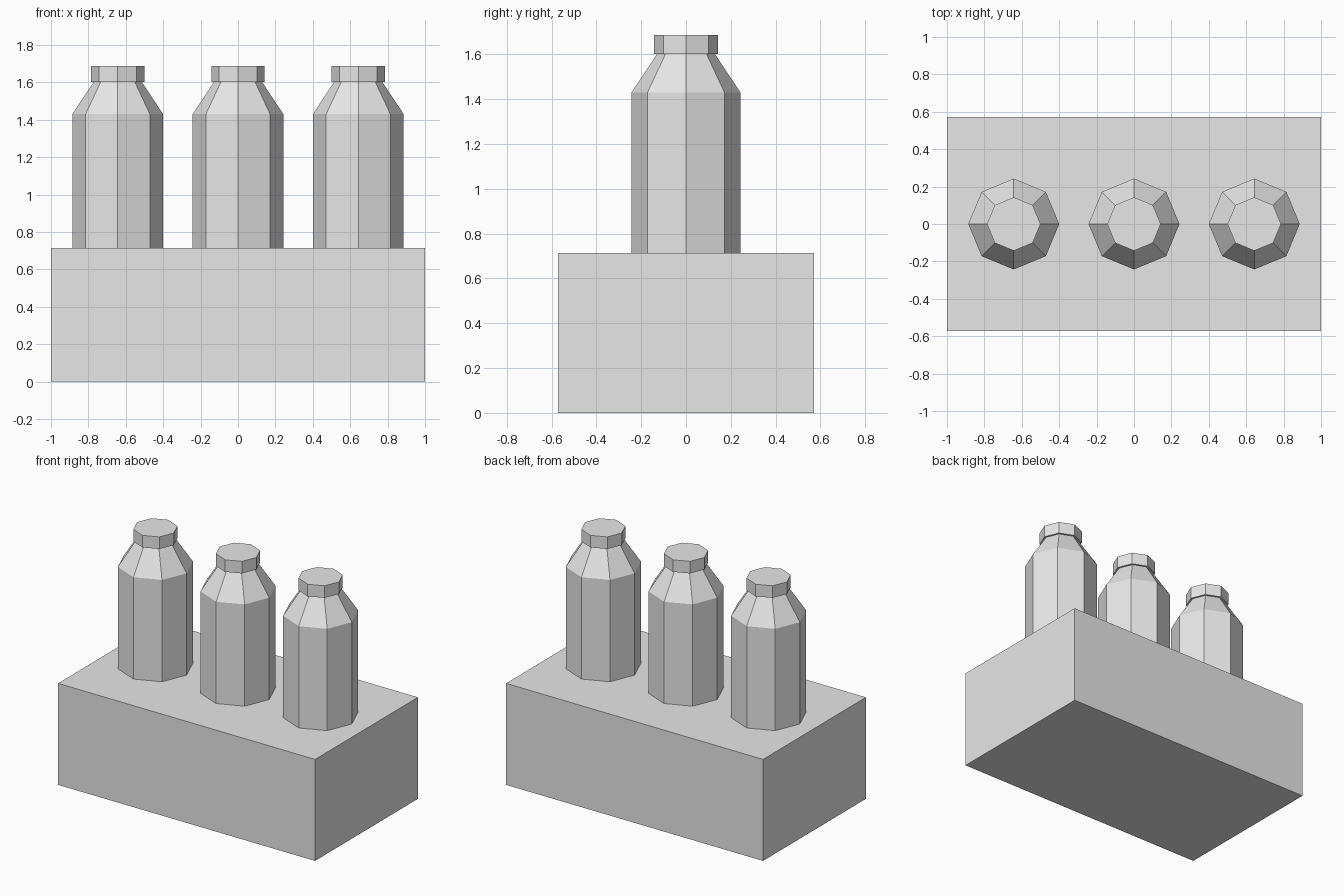
import bpy, bmesh
from mathutils import Matrix

if "Cube" in bpy.data.objects:
    bpy.data.objects.remove(bpy.data.objects["Cube"])

BOX_TOP = 0.714
SIDES = 8

grey = bpy.data.materials.new("plain_grey")
grey.diffuse_color = (0.8, 0.8, 0.8, 1.0)
grey.use_nodes = True
grey.node_tree.nodes["Principled BSDF"].inputs["Base Color"].default_value = grey.diffuse_color


def finish(name, bm):
    bmesh.ops.recalc_face_normals(bm, faces=bm.faces)
    mesh = bpy.data.meshes.new(name)
    bm.to_mesh(mesh)
    bm.free()
    mesh.materials.append(grey)
    obj = bpy.data.objects.new(name, mesh)
    bpy.context.collection.objects.link(obj)
    return obj


def lathe(name, profile, x):
    """Stack a rim of SIDES points at each (radius, z) and cap both ends."""
    bm = bmesh.new()
    rims = []
    for r, z in profile:
        rim = bmesh.ops.create_circle(bm, segments=SIDES, radius=r,
                                      matrix=Matrix.Translation((x, 0, z)))
        rims.append(rim["verts"])
    for a, b in zip(rims, rims[1:]):
        for i in range(SIDES):
            j = (i + 1) % SIDES
            bm.faces.new((a[i], a[j], b[j], b[i]))
    bm.faces.new(rims[0])
    bm.faces.new(rims[-1])
    return finish(name, bm)


# Solid crate
bm = bmesh.new()
bmesh.ops.create_cube(bm, size=1, matrix=Matrix.Translation((0, 0, BOX_TOP / 2))
                      @ Matrix.Diagonal((2.0, 1.143, BOX_TOP, 1)))
finish("crate", bm)

# Three bottles in a row, each with a slightly overhanging cap
for side, x in (("left", -0.643), ("middle", 0.0), ("right", 0.643)):
    lathe(f"{side}_bottle", [(0.243, BOX_TOP), (0.243, 1.43), (0.129, 1.602)], x)
    lathe(f"{side}_cap", [(0.143, 1.602), (0.143, 1.687)], x)
